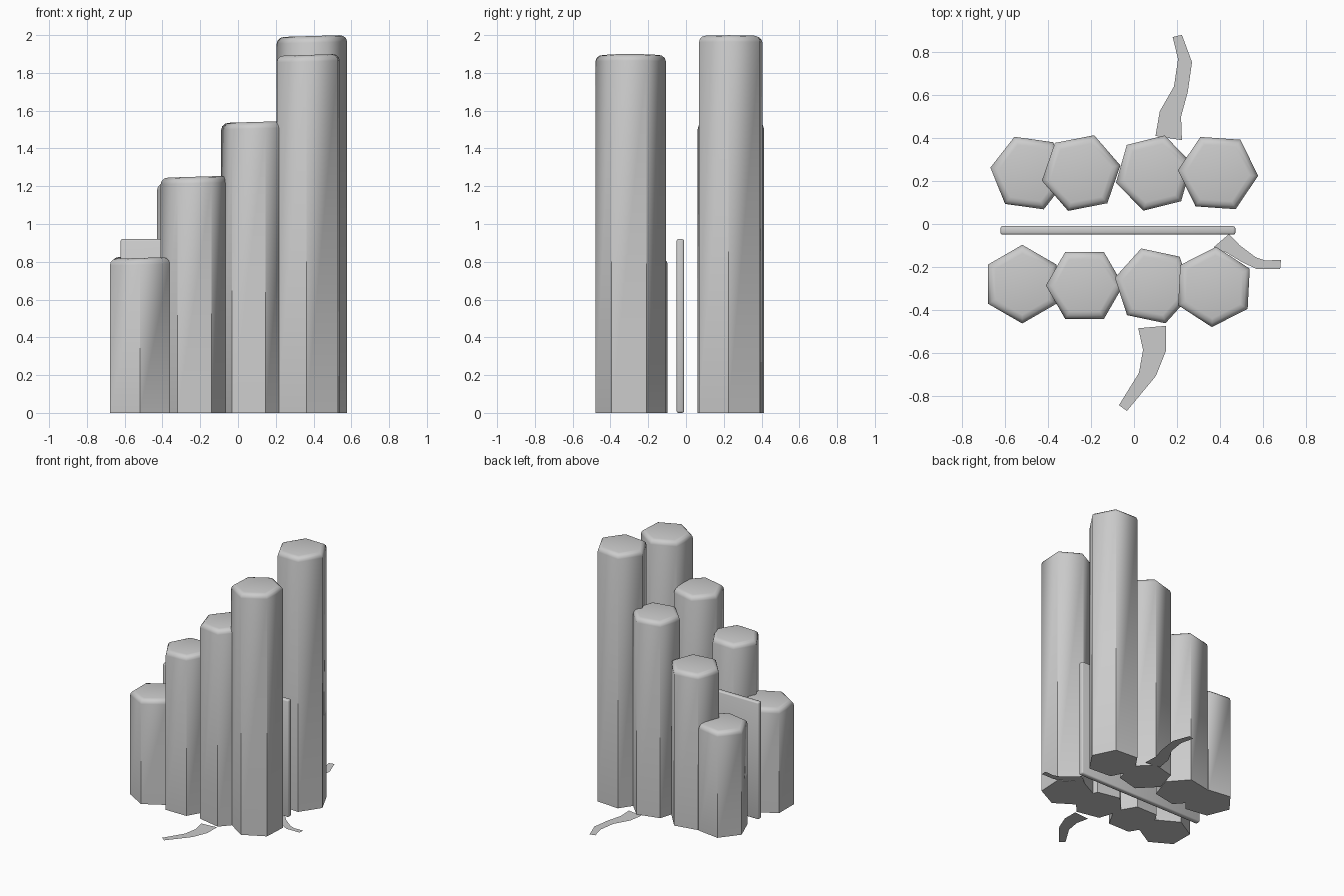
import bpy, bmesh, math

cube = bpy.data.objects.get("Cube")
if cube:
    bpy.data.objects.remove(cube, do_unlink=True)

grey = bpy.data.materials.new("stone_grey")
grey.use_nodes = True
COLOUR = (0.6, 0.6, 0.6, 1.0)
grey.diffuse_color = COLOUR
shader = next(n for n in grey.node_tree.nodes if n.type == 'BSDF_PRINCIPLED')
shader.inputs["Base Color"].default_value = COLOUR


def add_object(name, bm):
    mesh = bpy.data.meshes.new(name)
    bm.to_mesh(mesh)
    bm.free()
    mesh.materials.append(grey)
    obj = bpy.data.objects.new(name, mesh)
    bpy.context.collection.objects.link(obj)
    return obj


def column(name, x, y, radius, turn, height):
    """Six-sided pillar, crisp at the foot, with a softly rounded, tilted top."""
    bm = bmesh.new()
    ring = []
    for i in range(6):
        a = math.radians(turn + 60 * i)
        ring.append(bm.verts.new((x + radius * math.cos(a), y + radius * math.sin(a), 0)))
    base = bm.faces.new(ring)
    top = bmesh.ops.extrude_face_region(bm, geom=[base], use_keep_orig=True)["geom"]
    for v in top:
        if isinstance(v, bmesh.types.BMVert):
            v.co.z = height + 0.03 * (v.co.x - x)
    bmesh.ops.recalc_face_normals(bm, faces=bm.faces)
    rim = [e for e in bm.edges if all(v.co.z > 0.1 for v in e.verts)]
    bmesh.ops.bevel(bm, geom=rim, offset=0.035, segments=3, profile=0.5,
                    affect='EDGES', clamp_overlap=True)
    bm.normal_update()
    for f in bm.faces:
        f.smooth = True
    # Sharp foot and upright corners, smooth crown
    for e in bm.edges:
        nz = [f.normal.z for f in e.link_faces]
        upright = all(abs(n) < 0.05 for n in nz)
        e.smooth = not (upright or min(nz) < -0.9)
    add_object(name, bm)


def root(name, left, right, lanes=3):
    """Flat ribbon on the ground, split into narrow lanes side by side."""
    bm = bmesh.new()
    for k in range(lanes):
        rows = []
        for (ax, ay), (bx, by) in zip(left, right):
            rows.append([bm.verts.new((ax + (bx - ax) * t, ay + (by - ay) * t, 0))
                         for t in (k / lanes, (k + 1) / lanes)])
        for r, s in zip(rows, rows[1:]):
            f = bm.faces.new((r[0], r[1], s[1], s[0]))
            f.normal_update()
            if f.normal.z < 0:
                f.normal_flip()
    add_object(name, bm)


# Two rows of columns climbing from the right to the left
# x, y, radius, turn in degrees, height
front_row = [
    (-0.52, -0.28, 0.183, 30, 0.82),
    (-0.23, -0.286, 0.180, 0, 1.25),
    (0.09, -0.288, 0.183, 48, 1.54),
    (0.372, -0.293, 0.187, 27, 1.895),
]
back_row = [
    (-0.488, 0.237, 0.182, 52, 0.83),
    (-0.246, 0.237, 0.186, 11, 1.22),
    (0.093, 0.237, 0.182, 14, 1.54),
    (0.391, 0.237, 0.187, -4, 1.995),
]
for row_name, row in (("front", front_row), ("back", back_row)):
    for i, spec in enumerate(row):
        column(f"{row_name}_column_{i + 1}", *spec)

# Thin upright slab between the rows
bm = bmesh.new()
bmesh.ops.create_cube(bm, size=1)
for v in bm.verts:
    v.co = (-0.075 + v.co.x * 1.094, -0.03 + v.co.y * 0.04, 0.46 + v.co.z * 0.92)
bmesh.ops.bevel(bm, geom=list(bm.edges), offset=0.01, segments=2, profile=0.5, affect='EDGES')
for f in bm.faces:
    f.smooth = True
slab = add_object("middle_slab", bm)
bpy.ops.object.select_all(action='DESELECT')
slab.select_set(True)
bpy.context.view_layer.objects.active = slab
bpy.ops.object.shade_smooth_by_angle(angle=math.radians(50))

# Tapering roots lying on the ground
root("back_root",
     [(0.10, 0.41), (0.12, 0.525), (0.186, 0.64), (0.205, 0.767), (0.18, 0.87)],
     [(0.223, 0.39), (0.219, 0.50), (0.25, 0.614), (0.27, 0.753), (0.223, 0.88)])
root("front_root",
     [(0.02, -0.485), (0.042, -0.586), (0.023, -0.693), (-0.07, -0.843)],
     [(0.149, -0.474), (0.149, -0.59), (0.102, -0.707), (-0.033, -0.87)])
root("left_root",
     [(0.372, -0.107), (0.433, -0.135), (0.502, -0.177), (0.572, -0.21), (0.68, -0.21)],
     [(0.442, -0.047), (0.493, -0.10), (0.567, -0.155), (0.61, -0.17), (0.684, -0.167)])
